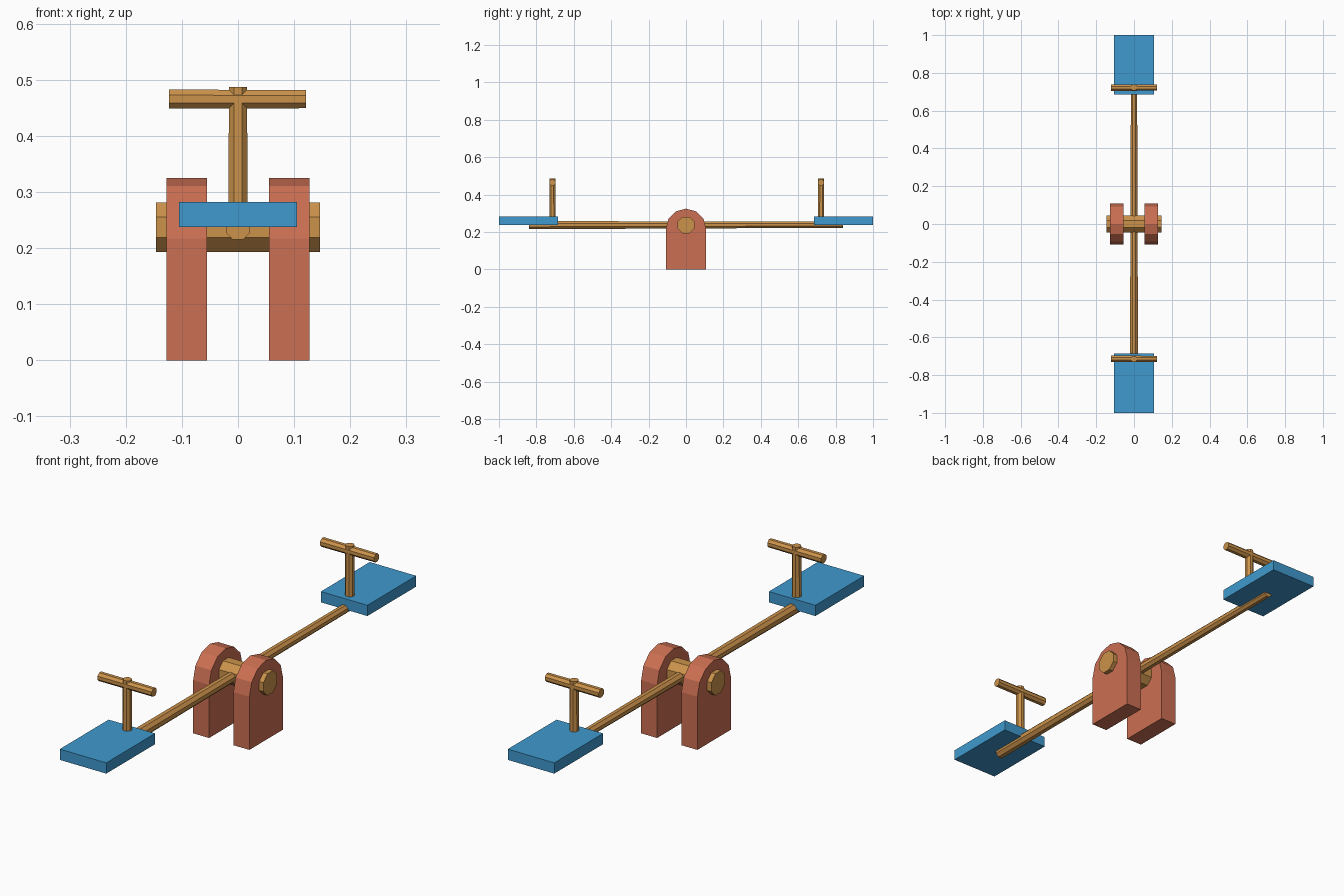
import bpy, bmesh
from math import pi, sin, cos
from mathutils import Matrix, Vector

if "Cube" in bpy.data.objects:
    bpy.data.objects.remove(bpy.data.objects["Cube"])


def material(name, rgb):
    m = bpy.data.materials.new(name)
    m.diffuse_color = (*rgb, 1)
    m.use_nodes = True
    m.node_tree.nodes["Principled BSDF"].inputs["Base Color"].default_value = m.diffuse_color
    return m


BLUE = material("blue_paint", (0.05, 0.32, 0.62))
WOOD = material("wood", (0.60, 0.29, 0.07))
RED = material("red_paint", (0.60, 0.16, 0.085))


def finish(name, bm, mat):
    bmesh.ops.recalc_face_normals(bm, faces=bm.faces)
    me = bpy.data.meshes.new(name)
    bm.to_mesh(me)
    bm.free()
    me.materials.append(mat)
    ob = bpy.data.objects.new(name, me)
    bpy.context.collection.objects.link(ob)
    return ob


def rod(name, a, b, r1, r2):
    """Eight-sided rod from a to b with flats facing the axes."""
    a, b = Vector(a), Vector(b)
    d = b - a
    bm = bmesh.new()
    bmesh.ops.create_cone(bm, cap_ends=True, segments=8, radius1=r1, radius2=r2, depth=d.length)
    turn = d.to_track_quat('Z', 'Y').to_matrix().to_4x4()
    bm.transform(Matrix.Translation((a + b) / 2) @ turn @ Matrix.Rotation(pi / 8, 4, 'Z'))
    return finish(name, bm, WOOD)


def box(name, centre, size, mat):
    bm = bmesh.new()
    bmesh.ops.create_cube(bm, size=1)
    bm.transform(Matrix.Translation(centre) @ Matrix.Diagonal((*size, 1)))
    return finish(name, bm, mat)


def support(name, x0, x1):
    """Upright plate with a six-segment round top."""
    r, zc = 0.108, 0.217
    profile = [(-r, 0), (r, 0)]
    profile += [(r * cos(pi * i / 6), zc + r * sin(pi * i / 6)) for i in range(7)]
    bm = bmesh.new()
    face = bm.faces.new([bm.verts.new((x0, y, z)) for y, z in profile])
    ext = bmesh.ops.extrude_face_region(bm, geom=[face])
    moved = [v for v in ext["geom"] if isinstance(v, bmesh.types.BMVert)]
    bmesh.ops.translate(bm, verts=moved, vec=(x1 - x0, 0, 0))
    return finish(name, bm, RED)


# Supports either side of the beam
support("left_support", -0.127, -0.055)
support("right_support", 0.055, 0.127)

# Pivot axle and slightly tapering beam
rod("axle", (-0.146, 0, 0.237), (0.146, 0, 0.237), 0.048, 0.048)
rod("beam", (0, -0.84, 0.237), (0, 0.84, 0.239), 0.0235, 0.0175)

# Seats with T-shaped handles
for name, side, y in (("front", -1, -0.714), ("back", 1, 0.722)):
    box(name + "_seat", (0, side * 0.8425, 0.26), (0.21, 0.315, 0.044), BLUE)
    rod(name + "_post", (0, y, 0.25), (0, y, 0.487), 0.0185, 0.0175)
    rod(name + "_handle", (-0.123, y, 0.4655), (0.121, y, 0.4655), 0.0185, 0.0175)
